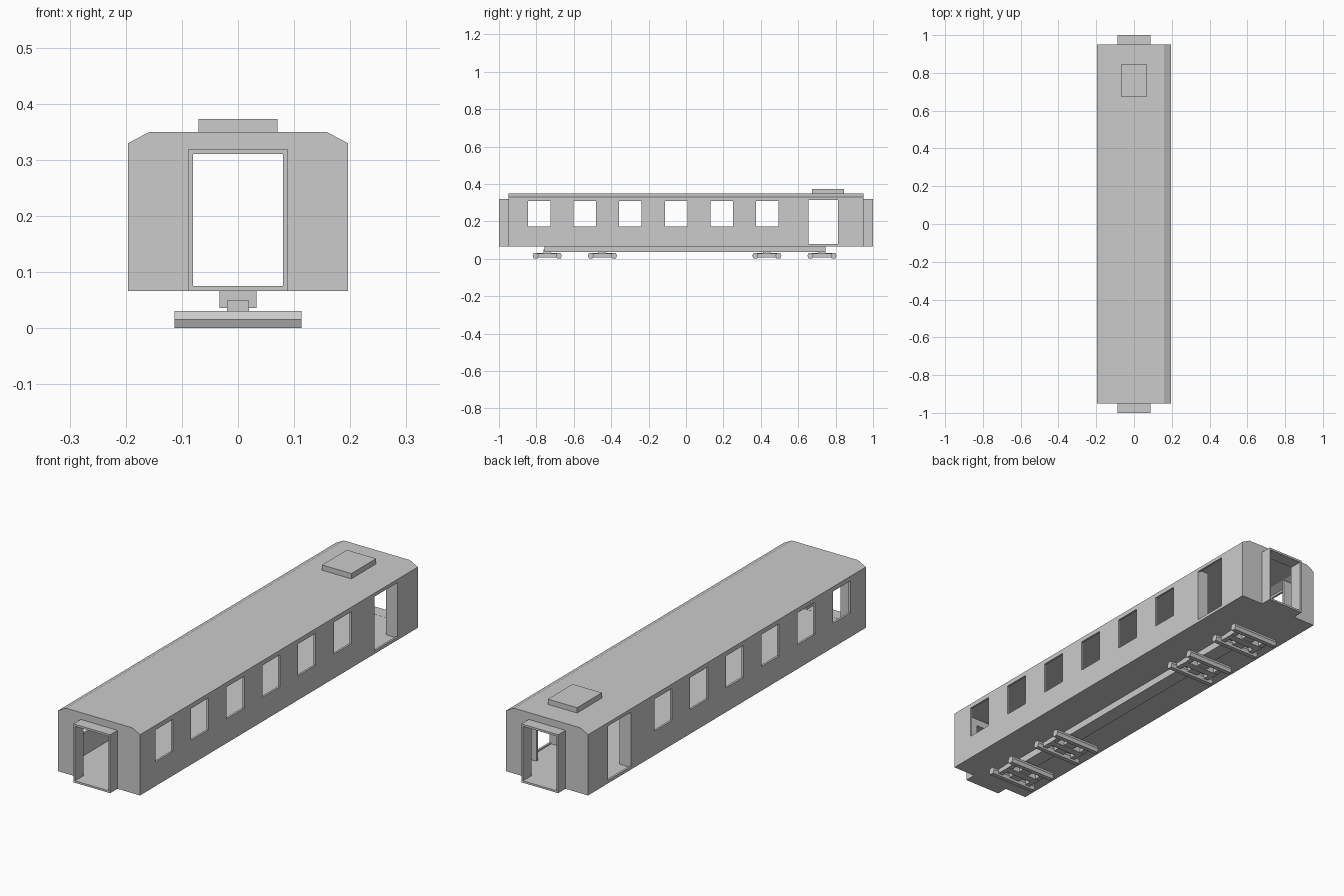
import bpy, bmesh, math

if "Cube" in bpy.data.objects:
    bpy.data.objects.remove(bpy.data.objects["Cube"])

grey = bpy.data.materials.new("plain grey")
grey.diffuse_color = (0.6, 0.6, 0.6, 1)
grey.use_nodes = True
grey.node_tree.nodes["Principled BSDF"].inputs["Base Color"].default_value = grey.diffuse_color


def finish(name, bm):
    bmesh.ops.recalc_face_normals(bm, faces=bm.faces)
    me = bpy.data.meshes.new(name)
    bm.to_mesh(me)
    bm.free()
    me.materials.append(grey)
    ob = bpy.data.objects.new(name, me)
    bpy.context.collection.objects.link(ob)
    return ob


def add_box(bm, x0, x1, y0, y1, z0, z1):
    vs = bmesh.ops.create_cube(bm, size=1)["verts"]
    for v in vs:
        v.co = ((x0 + x1) / 2 + v.co.x * (x1 - x0),
                (y0 + y1) / 2 + v.co.y * (y1 - y0),
                (z0 + z1) / 2 + v.co.z * (z1 - z0))


def box(name, *dims):
    bm = bmesh.new()
    add_box(bm, *dims)
    return finish(name, bm)


def prism(name, pts, axis, a, b):
    """Extrude a profile along x (points y,z) or y (points x,z)."""
    bm = bmesh.new()
    place = (lambda p, t: (t, p[0], p[1])) if axis == "x" else (lambda p, t: (p[0], t, p[1]))
    f = bm.faces.new([bm.verts.new(place(p, a)) for p in pts])
    ext = bmesh.ops.extrude_face_region(bm, geom=[f])["geom"]
    move = (b - a, 0, 0) if axis == "x" else (0, b - a, 0)
    bmesh.ops.translate(bm, verts=[g for g in ext if isinstance(g, bmesh.types.BMVert)], vec=move)
    return finish(name, bm)


def cut(target, cutter):
    m = target.modifiers.new("cut", "BOOLEAN")
    m.operation, m.solver, m.object = "DIFFERENCE", "EXACT", cutter
    bpy.context.view_layer.objects.active = target
    bpy.ops.object.modifier_apply(modifier=m.name)
    bpy.data.objects.remove(cutter)


# Hollow body shell with chamfered roof edges
W, L, T = 0.196, 0.95, 0.009


def section(w, z0, z1, zs, xs):
    return [(-w, z0), (w, z0), (w, zs), (xs, z1), (-xs, z1), (-w, zs)]


body = prism("body_shell", section(W, 0.067, 0.35, 0.33, 0.158), "y", -L, L)
cut(body, prism("cavity", section(W - T, 0.075, 0.341, 0.325, 0.156), "y", -L + T, L - T))

# Windows and side doorways, cut through both walls
DOOR = (0.655, 0.812)
bm = bmesh.new()
for i in range(6):
    y = -0.785 + i * 0.244
    add_box(bm, -0.3, 0.3, y - 0.06, y + 0.06, 0.172, 0.31)
add_box(bm, -0.3, 0.3, *DOOR, 0.08, 0.315)
cut(body, finish("side_openings", bm))
cut(body, box("end_openings", -0.08, 0.08, -1.1, 1.1, 0.0755, 0.311))

# Gangway frames at both ends
for s, name in ((-1, "front_gangway"), (1, "rear_gangway")):
    y0, y1 = sorted((s * L, s * 1.0))
    frame = box(name, -0.088, 0.088, y0, y1, 0.067, 0.32)
    cut(frame, box("gangway_hole", -0.08, 0.08, y0 - 0.1, y1 + 0.1, 0.0755, 0.311))

# Door pocket panels inside the side doorways
for s, side in ((-1, "left"), (1, "right")):
    x0, x1 = sorted((s * (W - 0.055), s * (W - 0.004)))
    box(side + "_door_panel_front", x0, x1, DOOR[0] - 0.008, DOOR[0], 0.074, 0.325)
    box(side + "_door_panel_rear", x0, x1, DOOR[1], DOOR[1] + 0.008, 0.074, 0.325)

# Roof unit and underframe beam
box("roof_unit", -0.07, 0.07, 0.675, 0.845, 0.349, 0.373)
box("centre_beam", -0.033, 0.033, -0.757, 0.745, 0.036, 0.068)


# Bogies: faceted cross bars joined by a pierced frame
def hexagon(y, r, h, zc):
    return [(y - r, zc), (y - r * 0.6, zc - h), (y + r * 0.6, zc - h),
            (y + r, zc), (y + r * 0.6, zc + h), (y - r * 0.6, zc + h)]


for n, y in enumerate((-0.742, -0.447, 0.432, 0.727), 1):
    for s in (-1, 1):
        prism(f"bogie_{n}_cross_bar", hexagon(y + s * 0.062, 0.016, 0.015, 0.016), "x", -0.113, 0.113)
    bm = bmesh.new()
    for s in (-1, 1):
        add_box(bm, s * 0.075 - 0.011, s * 0.075 + 0.011, y - 0.06, y + 0.06, 0.008, 0.028)
    add_box(bm, -0.025, 0.025, y - 0.06, y + 0.06, 0.01, 0.03)
    add_box(bm, -0.085, 0.085, y - 0.016, y + 0.016, 0.006, 0.031)
    add_box(bm, -0.02, 0.02, y - 0.02, y + 0.02, 0.02, 0.05)
    finish(f"bogie_{n}_frame", bm)
